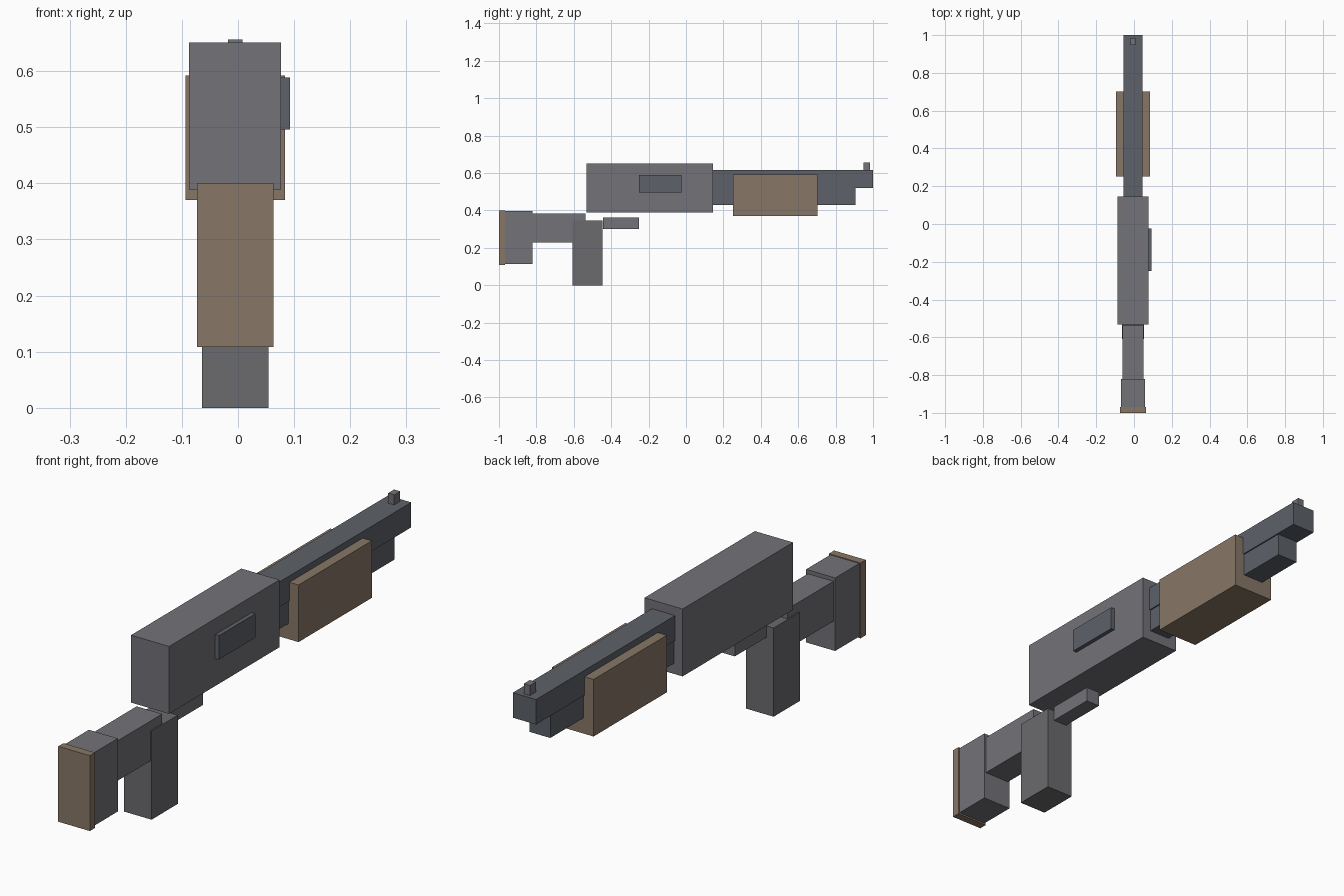
import bpy

if "Cube" in bpy.data.objects:
    bpy.data.objects.remove(bpy.data.objects["Cube"])


def material(name, rgb):
    m = bpy.data.materials.new(name)
    m.diffuse_color = (*rgb, 1)
    m.use_nodes = True
    m.node_tree.nodes["Principled BSDF"].inputs["Base Color"].default_value = m.diffuse_color
    return m


STEEL = material("grey_steel", (0.17, 0.17, 0.19))
DARK = material("dark_steel", (0.11, 0.12, 0.14))
RUBBER = material("grip_grey", (0.145, 0.145, 0.155))
BROWN = material("brown", (0.245, 0.185, 0.135))
CX = -0.005  # centre line of the body


def box(name, x, y, z, mat):
    """Box from (min, max) ranges on each axis."""
    ranges = (x, y, z)
    bpy.ops.mesh.primitive_cube_add(size=1, location=[(a + b) / 2 for a, b in ranges])
    ob = bpy.context.object
    ob.name = name
    ob.scale = [b - a for a, b in ranges]
    bpy.ops.object.transform_apply(location=False, rotation=False, scale=True)
    ob.data.materials.append(mat)
    return ob


def centred(name, width, y, z, mat):
    return box(name, (CX - width / 2, CX + width / 2), y, z, mat)


# Main body with side port
centred("receiver", 0.164, (-0.533, 0.145), (0.389, 0.651), STEEL)
box("ejection_port", (0.07, 0.093), (-0.25, -0.025), (0.496, 0.589), DARK)

# Barrel, tube below it, sliding handle and sight
centred("barrel", 0.10, (0.14, 1.0), (0.52, 0.617), DARK)
centred("magazine_tube", 0.09, (0.14, 0.905), (0.43, 0.52), DARK)
centred("fore_end", 0.178, (0.252, 0.702), (0.37, 0.592), BROWN)
centred("front_sight", 0.026, (0.948, 0.985), (0.61, 0.656), STEEL)

# Grip and trigger guard
centred("grip", 0.118, (-0.608, -0.447), (0.0, 0.345), RUBBER)
centred("trigger_guard", 0.06, (-0.445, -0.25), (0.302, 0.361), STEEL)

# Stock and butt pad
centred("stock_neck", 0.11, (-0.825, -0.537), (0.228, 0.383), STEEL)
centred("stock_butt", 0.125, (-0.97, -0.82), (0.114, 0.398), STEEL)
centred("butt_pad", 0.136, (-1.0, -0.968), (0.108, 0.401), BROWN)
